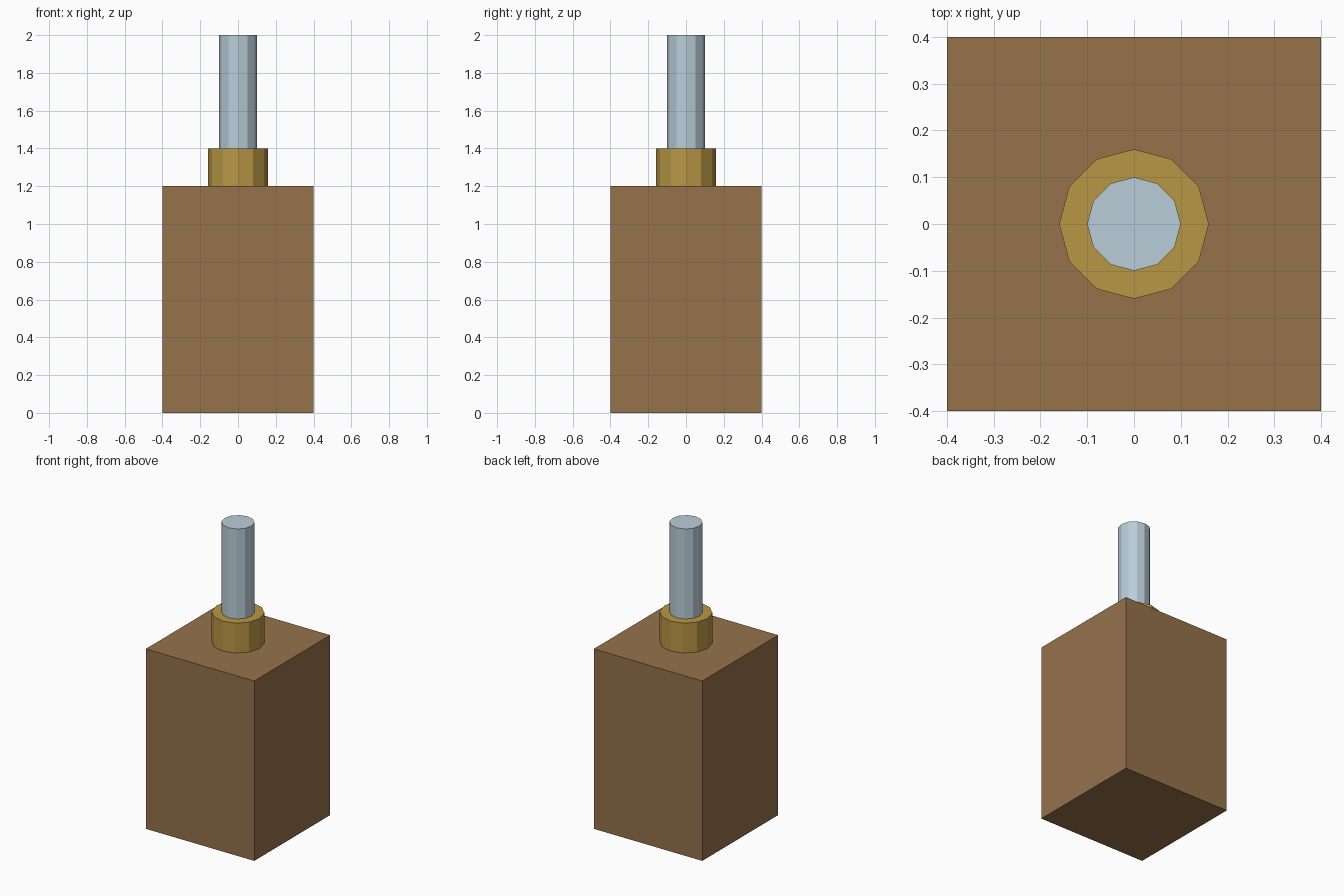
import bpy
import math

if "Cube" in bpy.data.objects:
    bpy.data.objects.remove(bpy.data.objects["Cube"])


def material(name, rgb):
    """Flat material from sRGB 0-255 values."""
    mat = bpy.data.materials.new(name)
    lin = [(c / 255 / 12.92) if c <= 10 else ((c / 255 + 0.055) / 1.055) ** 2.4 for c in rgb]
    mat.diffuse_color = (*lin, 1.0)
    mat.use_nodes = True
    mat.node_tree.nodes["Principled BSDF"].inputs["Base Color"].default_value = mat.diffuse_color
    return mat


def finish(name, mat):
    obj = bpy.context.object
    obj.name = obj.data.name = name
    obj.data.materials.append(mat)
    return obj


def rod(name, radius, z0, z1, mat):
    """Upright twelve-sided cylinder between two heights."""
    bpy.ops.mesh.primitive_cylinder_add(vertices=12, radius=radius, depth=z1 - z0,
                                        location=(0, 0, (z0 + z1) / 2))
    return finish(name, mat)


brown = material("brown", (150, 114, 75))
brass = material("brass", (185, 151, 69))
steel = material("pale steel", (185, 205, 216))

# Square body block
bpy.ops.mesh.primitive_cube_add(size=1, location=(0, 0, 0.6))
body = finish("body", brown)
for v in body.data.vertices:
    v.co.x *= 0.8
    v.co.y *= 0.8
    v.co.z *= 1.2

# Collar and shaft standing on the body
rod("collar", 0.16, 1.2, 1.4, brass)
rod("shaft", 0.10, 1.4, 2.0, steel)
